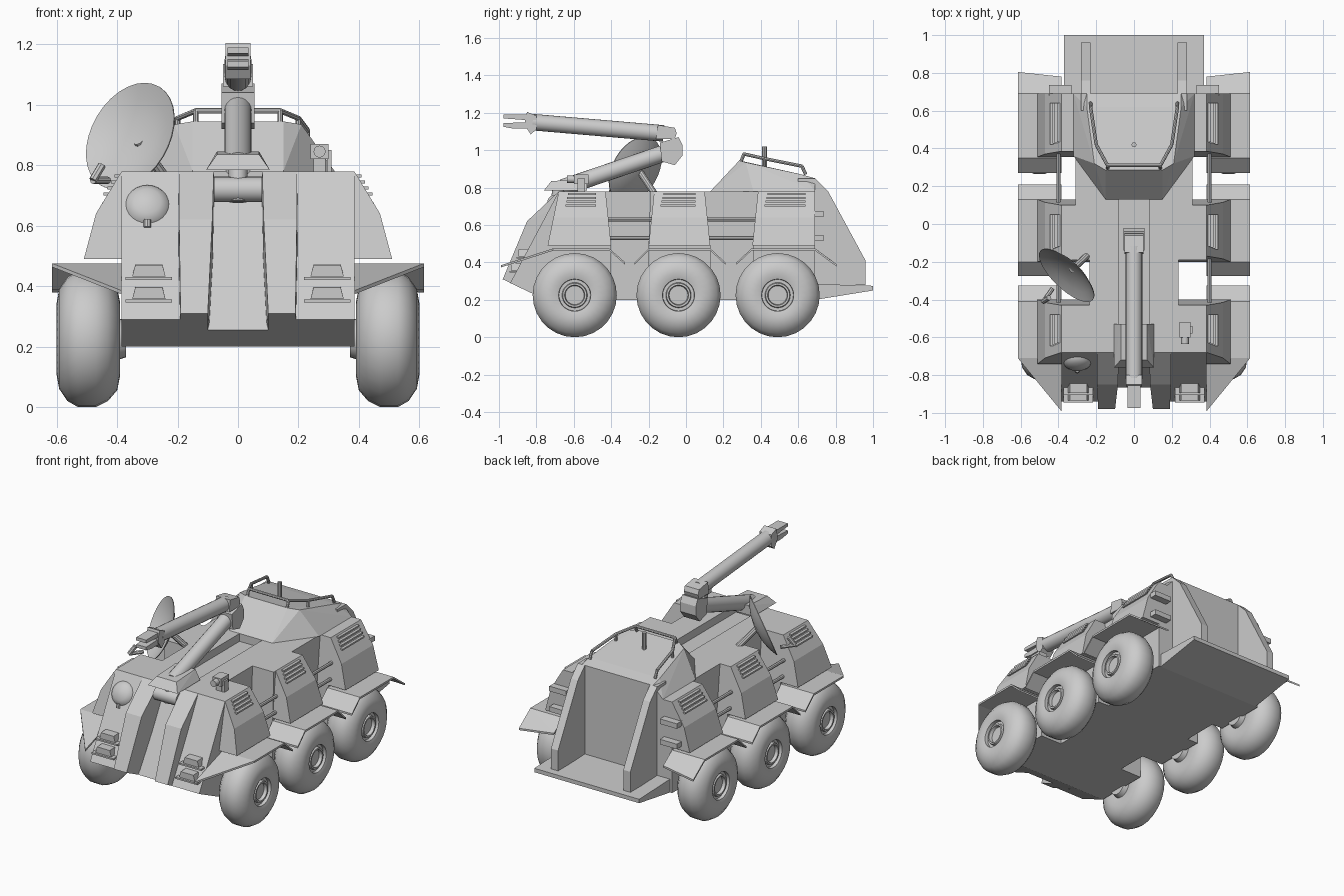
import bpy, bmesh, math
from mathutils import Vector, Matrix

cube = bpy.data.objects.get("Cube")
if cube:
    bpy.data.objects.remove(cube)

grey = bpy.data.materials.new("plain grey")
grey.use_nodes = True
grey.diffuse_color = (0.6, 0.6, 0.6, 1)
grey.node_tree.nodes["Principled BSDF"].inputs["Base Color"].default_value = (0.6, 0.6, 0.6, 1)


def finish(name, bm, mirror=False, smooth=False):
    """Turn a bmesh into an object, optionally mirrored across x = 0."""
    bmesh.ops.recalc_face_normals(bm, faces=bm.faces[:])
    if smooth:
        for f in bm.faces:
            f.smooth = True
        for e in bm.edges:
            e.smooth = e.calc_face_angle(0) < math.radians(35)
    me = bpy.data.meshes.new(name)
    bm.to_mesh(me)
    bm.free()
    me.materials.append(grey)
    ob = bpy.data.objects.new(name, me)
    bpy.context.collection.objects.link(ob)
    if mirror:
        ob.modifiers.new("mirror", 'MIRROR')
    return ob


def prism(name, outline, x0, x1, mirror=False):
    """Side outline in (y, z), extruded along x."""
    bm = bmesh.new()
    face = bm.faces.new([bm.verts.new((x0, y, z)) for y, z in outline])
    new = bmesh.ops.extrude_face_region(bm, geom=[face])["geom"]
    for v in new:
        if isinstance(v, bmesh.types.BMVert):
            v.co.x = x1
    return finish(name, bm, mirror)


def convex(name, groups, mirror=False):
    """One convex solid for each group of points."""
    bm = bmesh.new()
    for pts in groups:
        vs = [bm.verts.new(p) for p in pts]
        res = bmesh.ops.convex_hull(bm, input=vs)
        bmesh.ops.delete(bm, geom=list({v for v in res["geom_interior"] if v.is_valid}), context='VERTS')
    bmesh.ops.dissolve_limit(bm, angle_limit=0.01, verts=bm.verts[:], edges=bm.edges[:])
    return finish(name, bm, mirror)


def plate(pts, t=0.012):
    return pts + [(x, y, z - t) for x, y, z in pts]


def box(x0, x1, y0, y1, z0, z1):
    return [(x, y, z) for x in (x0, x1) for y in (y0, y1) for z in (z0, z1)]


def lathe(name, profile, origin, axis, seg=24, mirror=False):
    """Profile of (distance along axis, radius) turned about an axis."""
    bm = bmesh.new()
    turn = Matrix.Translation(origin) @ Vector(axis).to_track_quat('Z', 'Y').to_matrix().to_4x4()
    rings = []
    for d, r in profile:
        angles = [2 * math.pi * i / seg for i in range(seg)]
        rings.append([bm.verts.new(turn @ Vector((r * math.cos(a), r * math.sin(a), d))) for a in angles])
    for a, b in zip(rings, rings[1:]):
        for i in range(seg):
            j = (i + 1) % seg
            bm.faces.new((a[i], a[j], b[j], b[i]))
    bm.faces.new(rings[0])
    bm.faces.new(rings[-1])
    return finish(name, bm, mirror, True)


def rod(name, p, q, r, seg=12, mirror=False):
    d = Vector(q) - Vector(p)
    return lathe(name, [(0, r), (d.length, r)], p, d, seg, mirror)


# Hull: recessed centre, two nose ridges, outer panels with gaps between the pods
prism("hull_centre", [(-.62, .73), (-.865, .255), (-.75, .2), (.69, .2), (.69, .78), (.13, .78), (.13, .73)], -.11, .11)
rear_top = [(.69, .2), (.69, .78)]
convex("nose_ridge", [[(x, y, z) for xa, xb, y, z in (
    (.08, .195, -.68, .78), (.085, .195, -.85, .62), (.1, .19, -.98, .31),
    (.1, .2, -.75, .2), (.08, .2, -.5, .2), (.08, .2, -.5, .78)) for x in (xa, xb)]], True)
prism("hull_side", [(-.68, .78), (-.94, .29), (-.75, .2)] + rear_top, .19, .235, True)
prism("hull_roof_edge", [(-.6, .2), (-.6, .78)] + rear_top[::-1], .08, .2, True)
prism("front_shoulder", [(-.68, .78), (-.94, .29), (-.75, .2), (-.4, .2), (-.4, .49), (-.43, .78)], .23, .385, True)
prism("middle_shoulder", [(-.2, .2), (.13, .2), (.13, .49), (.1, .78), (-.19, .78), (-.2, .49)], .23, .385, True)
prism("rear_shoulder", [(.36, .2), (.69, .2), (.69, .78), (.39, .78), (.36, .49)], .23, .385, True)
prism("gap_wall", [(.1, .2), (.1, .78), (.4, .78), (.4, .2)], .23, .31, True)

# Side pods with louvres
pods = [(-.68, -.43, .06, .03), (-.17, .1, .03, .03), (.385, .69, .03, 0)]
section = [(.25, .78), (.385, .78), (.47, .64), (.51, .49), (.25, .49)]
convex("side_pods", [[(x, y, z) for x, z in section
                      for y in (a - s * (.78 - z) / .29, b + t * (.78 - z) / .29)]
                     for a, b, s, t in pods], True)
louvres = []
for a, b, s, t in pods:
    for i in range(4):
        z = .765 - .02 * i
        x = .385 + .607 * (.78 - z)
        louvres.append(box(x - .02, x + .014, a + .05 - .005 * i, b - .05, z - .005, z + .005))
convex("louvres", louvres, True)

# Rails across the gaps between the pods
for z in (.53, .63):
    for a, b in ((-.43, -.17), (.1, .4)):
        rod("side_rail", (.4, a, z), (.4, b, z), .011, 8, True)

# Fenders with bent ends
IN, OUT = .385, .615


def strip(y0, z0, y1, z1):
    return plate([(x, y, z) for y, z in ((y0, z0), (y1, z1)) for x in (IN, OUT)])


convex("front_fender", [plate([(IN, -.99, .385), (IN, -.71, .475), (OUT, -.71, .475)]),
                        strip(-.71, .475, -.41, .475), strip(-.41, .475, -.325, .4)], True)
convex("middle_fender", [strip(-.275, .4, -.2, .475), strip(-.2, .475, .13, .475),
                         strip(.13, .475, .21, .4)], True)
convex("rear_fender", [strip(.27, .4, .35, .475), strip(.35, .475, .69, .475),
                       plate([(IN, .69, .475), (OUT, .69, .475), (IN, .78, .41), (OUT, .805, .39)])], True)

# Wheels
tyre = [(.37, .06), (.4, .07), (.39, .12), (.40, .17), (.43, .205), (.47, .225), (.53, .225),
        (.565, .205), (.592, .165), (.6, .12), (.59, .086), (.57, .084), (.57, .068),
        (.585, .064), (.585, .054), (.565, .05)]
for label, y in (("front", -.595), ("middle", -.04), ("rear", .49)):
    lathe(label + "_wheel", tyre, (0, y, .225), (1, 0, 0), 28, True)

# Rear cabin, doorway walls and platform
half = [(.15, .13, .78), (.32, .36, .78), (.32, .69, .78), (.15, .285, .945),
        (.21, .32, .935), (.25, .62, .87), (.25, .69, .85)]
convex("cabin", [half + [(-x, y, z) for x, y, z in half]])
prism("doorway_wall", [(.6, .28), (.96, .28), (.96, .41), (.76, .78), (.69, .85), (.6, .85)], .23, .28, True)
prism("rear_platform", [(.69, .2), (1, .25), (1, .275), (.69, .285)], -.37, .37)
convex("tail_lights", [box(.33, .45, .68, .735, z - .016, z + .016) for z in (.53, .66)], True)
rail = [(.23, .64, .87), (.23, .62, .915), (.2, .42, .955), (.14, .31, .98), (0, .31, .98)]
for p, q in zip(rail, rail[1:]):
    rod("cabin_rail", p, q, .009, 8, True)
rod("rail_post", (.14, .31, .98), (.14, .29, .93), .009, 8, True)
rod("rail_post", (.2, .42, .955), (.2, .42, .89), .009, 8, True)
rod("antenna", (0, .42, .9), (0, .42, 1.02), .013, 10)

# Crane: pivot, base housing, two booms, elbow and claw
rod("crane_pivot", (-.08, -.7, .72), (.08, -.7, .72), .042, 16)
rod("crane_post", (0, -.7, .68), (0, -.68, .8), .032, 16)
convex("crane_base", [[(x * s, y, z) for s in (-1, 1) for x, y, z in (
    (.105, -.76, .785), (.105, -.53, .785), (.07, -.72, .835), (.07, -.53, .845))]])
rod("lower_boom", (0, -.66, .8), (0, -.1, .99), .045, 20)
prism("elbow", [(-.13, .94), (-.06, .92), (-.02, .97), (-.02, 1.03), (-.04, 1.07), (-.14, 1.04)], -.055, .055)
prism("upper_elbow", [(-.16, 1.06), (-.06, 1.06), (-.05, 1.09), (-.06, 1.12), (-.15, 1.135)], -.05, .05)
rod("upper_boom", (0, -.12, 1.09), (0, -.82, 1.15), .044, 20)
prism("claw_palm", [(-.85, 1.205), (-.8, 1.185), (-.8, 1.11), (-.83, 1.085), (-.86, 1.13), (-.86, 1.17)], -.042, .042)
convex("claw_prongs", [[(x, y, z) for x in (-.035, .035) for y, z in side] for side in (
    [(-.84, 1.19), (-.84, 1.16), (-.9, 1.165), (-.975, 1.17), (-.975, 1.19)],
    [(-.84, 1.15), (-.84, 1.115), (-.92, 1.115), (-.975, 1.125), (-.975, 1.145)])])

# Dish antenna on the right of the roof
centre, aim = Vector((-.355, -.27, .895)), Vector((-.64, -.67, .37)).normalized()
R = .19
lathe("dish", [(-.05, .02), (-.043, .08), (-.025, .14), (0, R), (.004, R), (-.018, .14),
               (-.034, .08), (-.04, .02)], centre, aim, 32)
rod("dish_stand", (-.25, -.17, .77), centre - aim * .04, .018, 10)
foot, feed = Vector((-.43, -.34, .75)), Vector((-.48, -.41, .75))
rod("feed_arm", foot, feed, .012, 8)
rod("feed_tip", feed, feed + Vector((.03, .02, .05)), .014, 8)

# Round lamp, headlights and small roof camera
lathe("round_lamp", [(-.03, .066), (0, .073), (.012, .066), (.026, .045), (.033, .01)],
      (-.3, -.735, .67), (0, -.88, .47), 24)
rod("lamp_knob", (-.3, -.775, .62), (-.3, -.78, .595), .012, 8)
lights = []
for z, y in ((.45, -.845), (.375, -.885)):
    lights.append([(x, yy, zz) for xa, yy, zz in ((.045, y + .05, z + .024), (.055, y + .05, z - .018),
                                                   (.045, y - .05, z + .02), (.055, y - .05, z - .018))
                   for x in (.295 - xa, .295 + xa)])
    lights.append(box(.218, .372, y - .06, y + .05, z - .03, z - .02))
convex("headlights", lights, True)
convex("roof_camera", [box(.24, .3, -.6, -.52, .82, .87), box(.25, .29, -.58, -.54, .77, .82),
                       box(.295, .31, -.58, -.54, .77, .85)])
rod("camera_lens", (.27, -.59, .845), (.27, -.635, .845), .02, 12)
